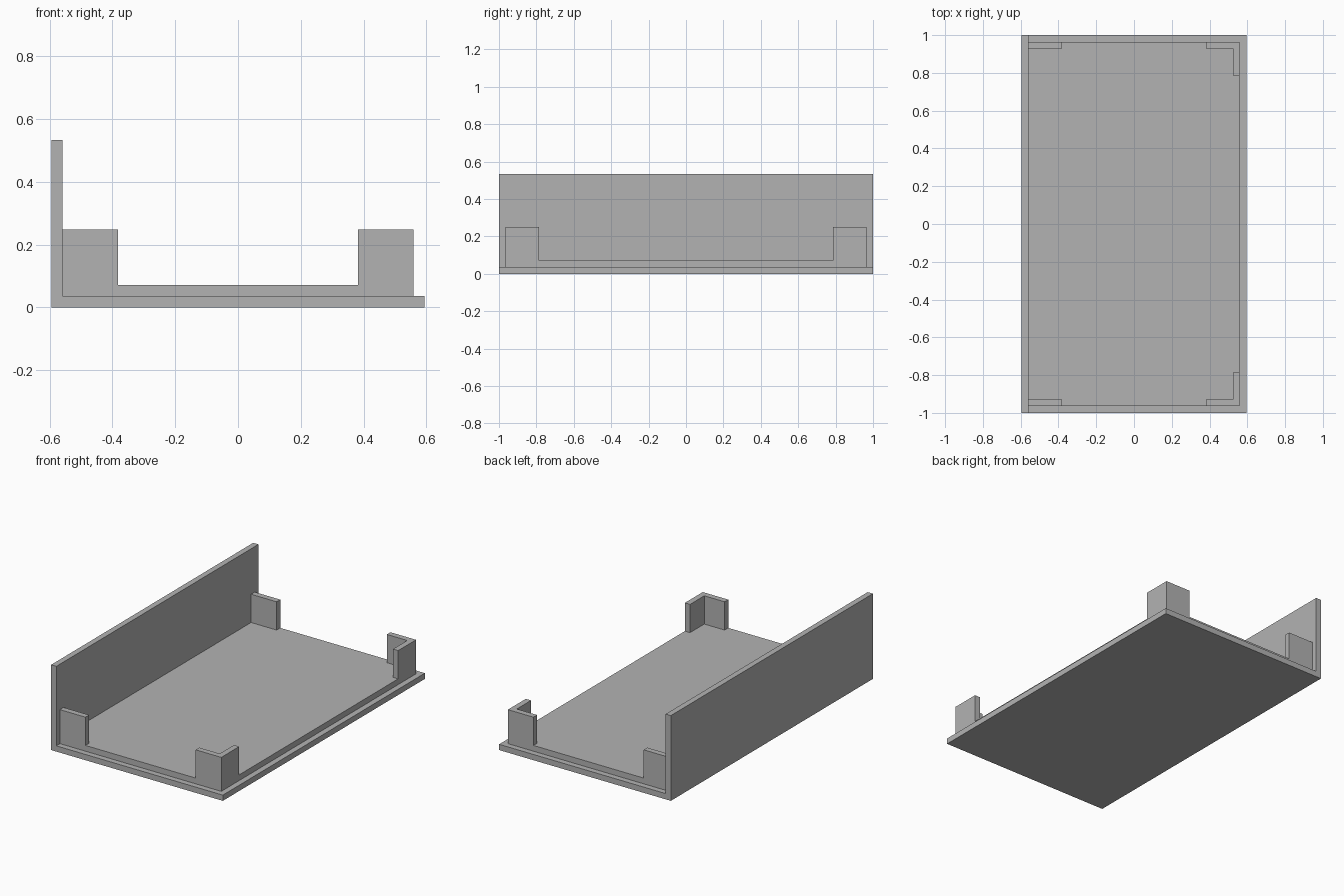
import bpy
import bmesh
from mathutils import Vector

cube = bpy.data.objects.get("Cube")
if cube:
    bpy.data.objects.remove(cube, do_unlink=True)

HALF_X, HALF_Y, T = 0.595, 1.0, 0.036   # footprint and sheet thickness
WALL_TOP, TAB_TOP, TAB_LEN = 0.534, 0.249, 0.177

grey = bpy.data.materials.new("mid grey")
grey.use_nodes = True
grey.diffuse_color = (0.45, 0.45, 0.45, 1)
grey.node_tree.nodes["Principled BSDF"].inputs["Base Color"].default_value = grey.diffuse_color


def finish(name, bm):
    """Tidy the mesh and link it as a flat shaded object."""
    bmesh.ops.dissolve_limit(bm, angle_limit=0.01, verts=bm.verts, edges=bm.edges)
    bmesh.ops.recalc_face_normals(bm, faces=bm.faces)
    mesh = bpy.data.meshes.new(name)
    bm.to_mesh(mesh)
    bm.free()
    mesh.materials.append(grey)
    obj = bpy.data.objects.new(name, mesh)
    bpy.context.collection.objects.link(obj)


def raise_faces(bm, faces, height):
    """Extrude a group of faces upward and return the new tops."""
    out = bmesh.ops.extrude_face_region(bm, geom=faces)["geom"]
    verts = [g for g in out if isinstance(g, bmesh.types.BMVert)]
    bmesh.ops.translate(bm, verts=verts, vec=(0, 0, height))
    bmesh.ops.delete(bm, geom=[f for f in faces if f.is_valid], context="FACES_ONLY")
    return [g for g in out if isinstance(g, bmesh.types.BMFace)]


# Base plate and tall side wall: one L profile swept along y
bm = bmesh.new()
profile = [(-HALF_X, 0), (HALF_X, 0), (HALF_X, T), (T - HALF_X, T),
           (T - HALF_X, WALL_TOP), (-HALF_X, WALL_TOP)]
end = bm.faces.new([bm.verts.new((x, -HALF_Y, z)) for x, z in profile])
out = bmesh.ops.extrude_face_region(bm, geom=[end], use_keep_orig=True)["geom"]
bmesh.ops.translate(bm, verts=[g for g in out if isinstance(g, bmesh.types.BMVert)],
                    vec=(0, 2 * HALF_Y, 0))
finish("base_plate_and_side_wall", bm)

# Raised floor with corner tabs: a cell grid whose corner cells are extruded
ix, iy = HALF_X - T, HALF_Y - T
xs = [-ix, TAB_LEN - ix, ix - TAB_LEN, ix - T, ix]
ys = [-iy, T - iy, TAB_LEN - iy, iy - TAB_LEN, iy - T, iy]
bm = bmesh.new()
grid = [[bm.verts.new((x, y, T)) for y in ys] for x in xs]
cells = [bm.faces.new((grid[i][j], grid[i + 1][j], grid[i + 1][j + 1], grid[i][j + 1]))
         for i in range(len(xs) - 1) for j in range(len(ys) - 1)]
tops = raise_faces(bm, cells, T)


def is_tab(face):
    c = face.calc_center_median()
    along_end = abs(c.y) > iy - T and abs(c.x) > ix - TAB_LEN
    along_side = c.x > ix - T and abs(c.y) > iy - TAB_LEN
    return along_end or along_side


raise_faces(bm, [f for f in tops if is_tab(f)], TAB_TOP - 2 * T)
finish("raised_floor_with_corner_tabs", bm)
